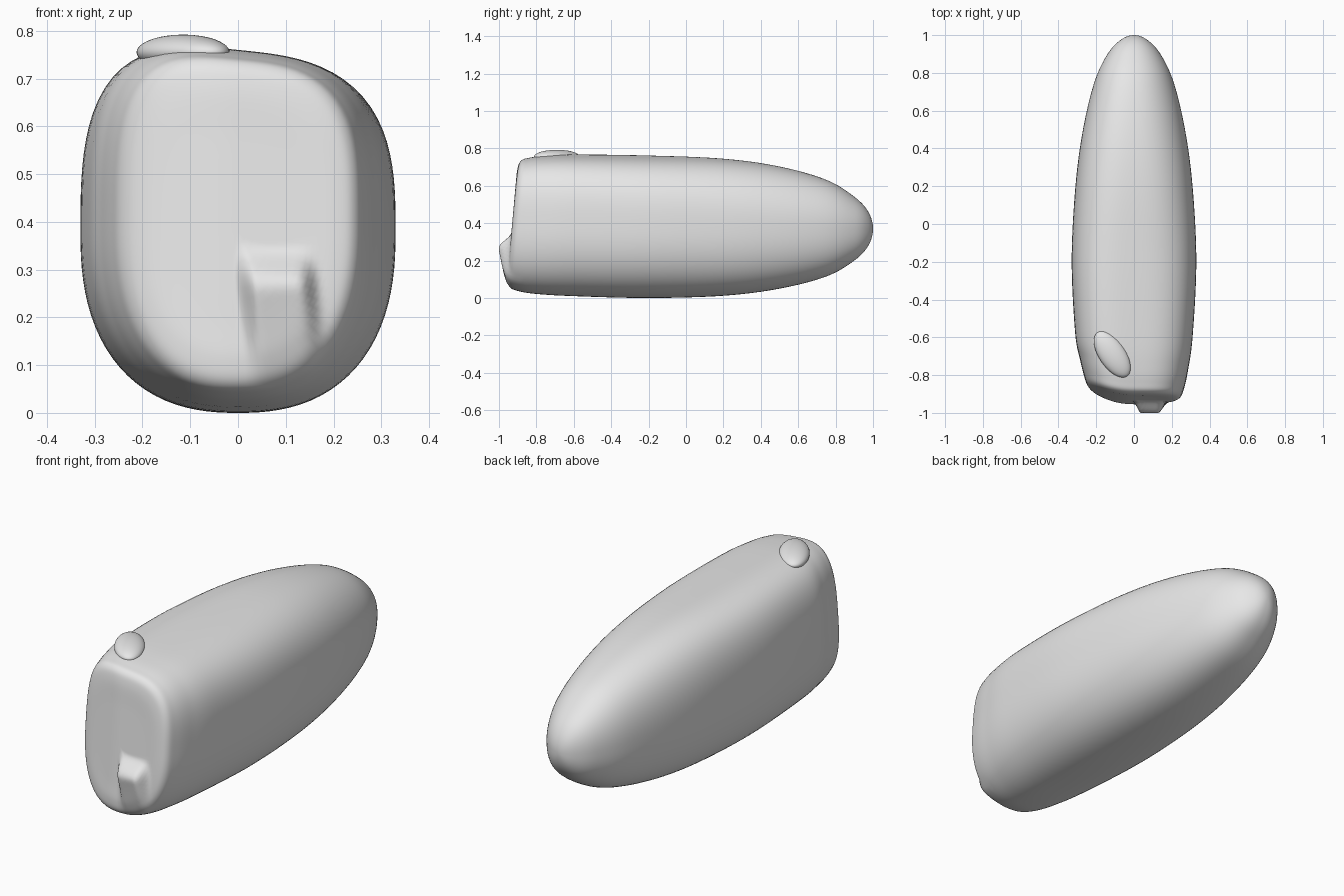
import bpy, bmesh, math
from mathutils import Vector

if "Cube" in bpy.data.objects:
    bpy.data.objects.remove(bpy.data.objects["Cube"], do_unlink=True)

grey = bpy.data.materials.new("plain grey")
grey.use_nodes = True
colour = (0.8, 0.8, 0.8, 1)
grey.diffuse_color = colour
grey.node_tree.nodes["Principled BSDF"].inputs["Base Color"].default_value = colour


def smooth(a, b, v):
    t = min(1, max(0, (v - a) / (b - a)))
    return t * t * (3 - 2 * t)


def spline(p, q, r, s, t):
    return [0.5 * (2 * b + (c - a) * t + (2 * a - 5 * b + 4 * c - d) * t ** 2
                   + (3 * b - a - 3 * c + d) * t ** 3)
            for a, b, c, d in zip(p, q, r, s)]


def finish(bm, name):
    bmesh.ops.remove_doubles(bm, verts=bm.verts, dist=0.0002)
    bmesh.ops.recalc_face_normals(bm, faces=bm.faces)
    for face in bm.faces:
        face.smooth = True
    mesh = bpy.data.meshes.new(name)
    bm.to_mesh(mesh)
    bm.free()
    mesh.materials.append(grey)
    obj = bpy.data.objects.new(name, mesh)
    bpy.context.collection.objects.link(obj)
    return obj


def shape(y, low, high, width, angle):
    """One point of the body section, squarer above than below."""
    c, s = math.cos(angle), math.sin(angle)
    n = 3.2 - smooth(-0.6, 1, y) if s > 0 else 2.4
    r = (abs(c) ** n + abs(s) ** n) ** (-1 / n)
    x = width * r * c
    z = (low + high) / 2 + (high - low) / 2 * r * s
    z -= 0.1 * x * max(0, r * s)
    # the front leans back and falls away on one side
    lean = smooth(-0.55, -0.9, y)
    front = y < -0.85
    y += lean * (0.09 * (z - 0.38) + min(0, x) ** 2)
    # raised tab low on the front
    if front:
        edge = x - 0.1 * (0.3 - z)
        tab = smooth(-0.01, 0.035, edge) * smooth(0.17, 0.125, edge)
        tab *= smooth(0.35, 0.27, z) * min(1, max(0, (z - 0.06) / 0.2))
        y -= 0.06 * tab
    return Vector((x, y, z))


# Body stations: y, bottom, top, half width
stations = [
    (-0.93, 0.38, 0.38, 0), (-0.93, 0.2, 0.56, 0.12),
    (-0.93, 0.11, 0.68, 0.205), (-0.915, 0.06, 0.73, 0.245),
    (-0.87, 0.038, 0.745, 0.265), (-0.78, 0.022, 0.755, 0.285),
    (-0.6, 0.01, 0.76, 0.31), (-0.2, 0, 0.755, 0.33),
    (0.2, 0.012, 0.74, 0.31), (0.5, 0.05, 0.7, 0.27),
    (0.75, 0.115, 0.63, 0.21), (0.9, 0.2, 0.54, 0.14),
    (0.975, 0.28, 0.46, 0.07), (1, 0.37, 0.37, 0)]


def mirrored(station):
    y, low, high, width = station
    return (y, high, low, -width)


path = [mirrored(stations[1])] + stations + [mirrored(stations[-2])]
steps, sides = 8, 96
sections = [spline(*path[i:i + 4], k / steps)
            for i in range(len(stations) - 1) for k in range(steps)]
sections.append(stations[-1])

# Long rounded body
bm = bmesh.new()
rings = [[bm.verts.new(shape(*sec, math.tau * k / sides)) for k in range(sides)]
         for sec in sections]
for a, b in zip(rings, rings[1:]):
    for k in range(sides):
        j = (k + 1) % sides
        bm.faces.new((a[k], a[j], b[j], b[k]))
finish(bm, "body")

# Small knob lying on the top near the front
bm = bmesh.new()
bmesh.ops.create_uvsphere(bm, u_segments=48, v_segments=24, radius=1)
bmesh.ops.scale(bm, vec=(0.07, 0.14, 0.037), verts=bm.verts)
knob = finish(bm, "top_knob")
knob.location = (-0.115, -0.69, 0.755)
knob.rotation_euler = (0, 0, math.radians(34))
